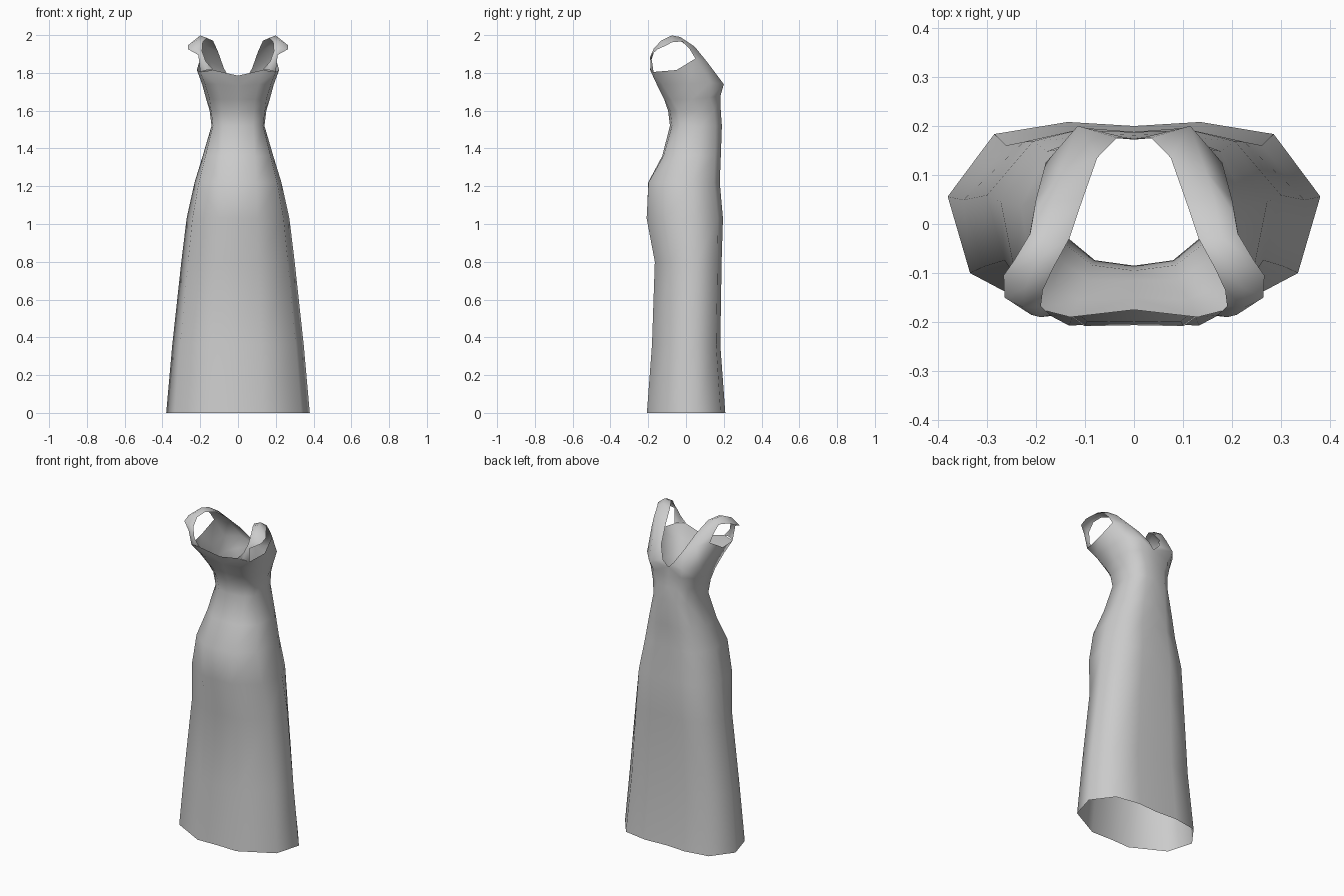
import bpy, bmesh

# Half cross-sections (back centre -> side -> front centre): skirt is boxy, waist is rounder
HEM = [(0, -.98), (.35, -1), (.88, -.48), (1, .28), (.75, .9), (.355, 1.02), (0, .98)]
WAIST = [(0, -1), (.57, -.92), (.95, -.6), (1, .2), (.82, .75), (.45, 1), (0, .98)]

# z, half width, back y, front y, roundness
RINGS = [
    (0, .38, -.207, .204, 0), (.36, .348, -.18, .178, 0), (.8, .30, -.165, .185, 0),
    (1.03, .272, -.21, .192, .1), (1.22, .23, -.203, .176, .3), (1.36, .187, -.127, .183, .6),
    (1.52, .14, -.085, .19, 1), (1.6, .15, -.095, .184, 1),
]

# Shaped bodice rows: under bust, bust, and top edge (back neckline and armhole)
UNDERBUST = [(0, -.115, 1.66), (.09, -.115, 1.66), (.15, -.075, 1.66), (.168, .03, 1.66),
             (.155, .125, 1.67), (.095, .183, 1.68), (0, .174, 1.66)]
BUST = [(0, -.15, 1.73), (.11, -.155, 1.74), (.175, -.125, 1.74), (.19, .01, 1.74),
        (.18, .125, 1.75), (.115, .2, 1.74), (0, .172, 1.72)]
TOP = [(0, -.175, 1.785), (.13, -.19, 1.815), (.2, -.172, 1.805), (.218, -.05, 1.815),
       (.2, .05, 1.876), (.075, .135, 1.825)]

# Shoulder strap, front to back: inner edge, crown, outer edge
STRAP = [
    [(.075, .135, 1.825), (.145, .11, 1.86), (.2, .05, 1.876)],
    [(.105, .05, 1.91), (.165, .045, 1.94), (.205, .02, 1.925)],
    [(.132, -.03, 1.97), (.178, -.03, 1.99), (.212, -.02, 1.967)],
    [(.165, -.09, 1.985), (.2, -.075, 1.998), (.245, -.075, 1.962)],
    [(.186, -.135, 1.965), (.222, -.13, 1.972), (.266, -.105, 1.945)],
    [(.19, -.168, 1.915), (.225, -.17, 1.93), (.264, -.15, 1.925)],
    [(.17, -.186, 1.86), (.19, -.19, 1.885), (.21, -.185, 1.895)],
    [(.13, -.19, 1.815), (.165, -.187, 1.815), (.2, -.172, 1.805)],
]


def ring(z, half, back, front, w):
    mid, dep = (back + front) / 2, (front - back) / 2
    return [((a[0] * (1 - w) + b[0] * w) * half,
             mid + (a[1] * (1 - w) + b[1] * w) * dep, z) for a, b in zip(HEM, WAIST)]


bm = bmesh.new()


def loft(rows):
    grid = [[bm.verts.new(p) for p in row] for row in rows]
    for lo, hi in zip(grid, grid[1:]):
        for i in range(min(len(lo), len(hi)) - 1):
            bm.faces.new((lo[i], lo[i + 1], hi[i + 1], hi[i]))


# Skirt and bodice up to the bust
loft([ring(*r) for r in RINGS] + [UNDERBUST, BUST])
# Upper back and side
loft([BUST[:5], TOP[:5]])
# Upper front cup, rising to the strap and to the V of the neckline
loft([BUST[4:6], STRAP[0][2:0:-1]])
for tri in ([BUST[5], STRAP[0][0], STRAP[0][1]],
            [BUST[5], (.035, .176, 1.755), STRAP[0][0]],
            [BUST[5], BUST[6], (.035, .176, 1.755)]):
    bm.faces.new([bm.verts.new(p) for p in tri])
# Strap over the shoulder
loft(STRAP)

bmesh.ops.remove_doubles(bm, verts=bm.verts, dist=.0005)
bmesh.ops.recalc_face_normals(bm, faces=bm.faces)
for f in bm.faces:
    f.smooth = True
mesh = bpy.data.meshes.new("dress")
bm.to_mesh(mesh)
bm.free()
dress = bpy.data.objects.new("dress", mesh)
bpy.context.collection.objects.link(dress)

# Mirror to the other half
mir = dress.modifiers.new("mirror", 'MIRROR')
mir.use_clip = True
mir.merge_threshold = .001
